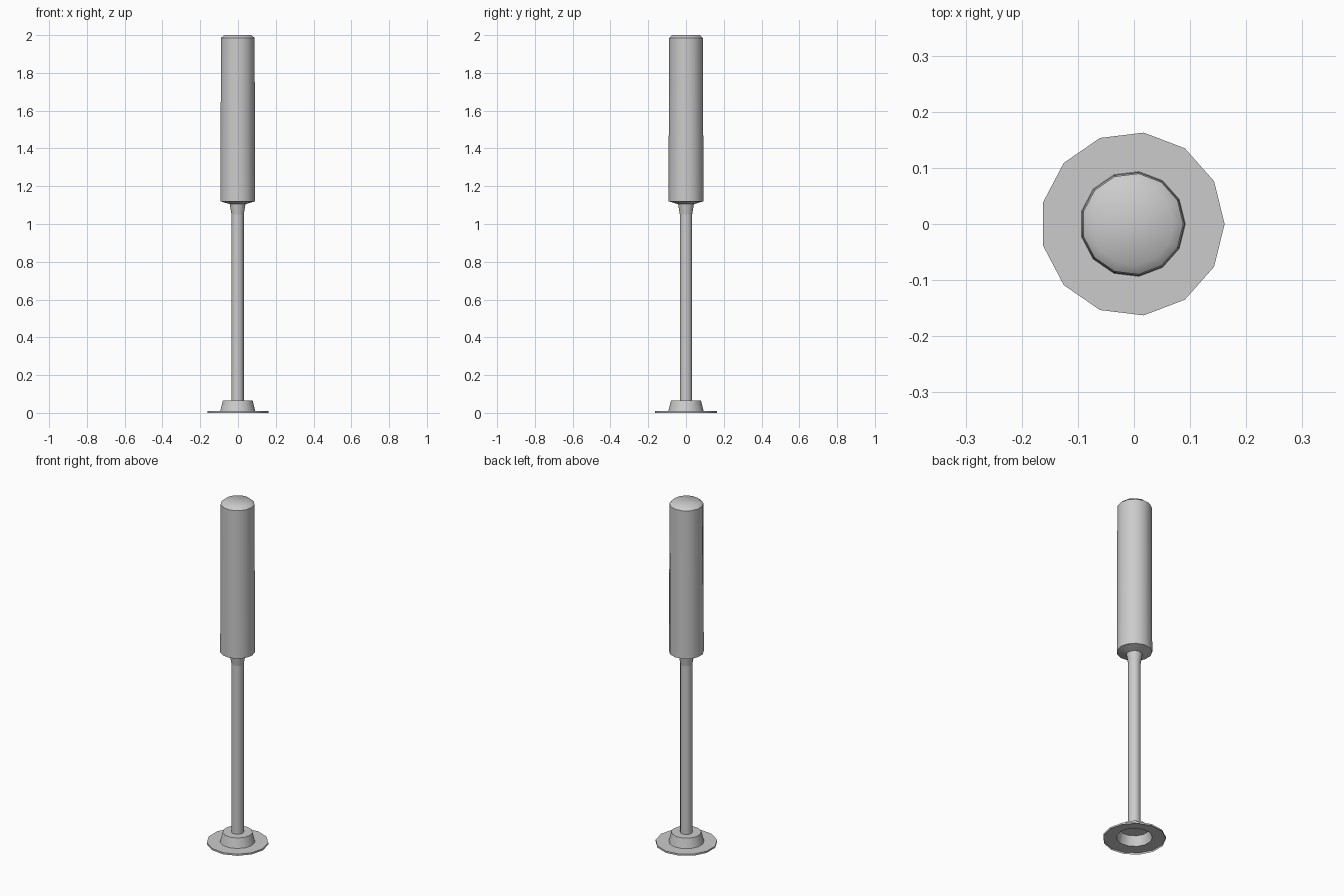
import bpy, bmesh, math

if "Cube" in bpy.data.objects:
    bpy.data.objects.remove(bpy.data.objects["Cube"])

SIDES = 13
CX = -0.0025  # odd-sided polygon, shifted so its bounds are centred


def lathe(name, profile, angle=35):
    """Revolve (radius, z) points; a zero radius closes with a fan."""
    bm = bmesh.new()
    rings = []
    for r, z in profile:
        if r == 0:
            rings.append([bm.verts.new((CX, 0, z))] * SIDES)
        else:
            rings.append([bm.verts.new((CX + r * math.cos(math.tau * i / SIDES),
                                        r * math.sin(math.tau * i / SIDES), z))
                          for i in range(SIDES)])
    for a, b in zip(rings, rings[1:]):
        for i in range(SIDES):
            j = (i + 1) % SIDES
            bm.faces.new(dict.fromkeys((a[i], a[j], b[j], b[i])))
    mesh = bpy.data.meshes.new(name)
    bm.to_mesh(mesh)
    bm.free()
    obj = bpy.data.objects.new(name, mesh)
    bpy.context.collection.objects.link(obj)
    bpy.ops.object.select_all(action='DESELECT')
    obj.select_set(True)
    bpy.context.view_layer.objects.active = obj
    bpy.ops.object.shade_smooth_by_angle(angle=math.radians(angle))
    return obj


# Hollow base: thin flange with a tapered collar, open underneath
lathe("base_flange", [(0.164, 0.0), (0.164, 0.01), (0.094, 0.01)])
lathe("base_collar", [(0.094, 0.01), (0.08, 0.065), (0.0, 0.065)])

# Slim post
lathe("post", [(0.033, 0.065), (0.033, 1.11)])

# Flared neck under the head
lathe("neck", [(0.033, 1.05), (0.042, 1.105), (0.092, 1.12)])

# Tall cylindrical head with a shallow domed cap
lathe("head", [(0.093, 1.12), (0.0905, 1.985), (0.073, 2.0), (0.0, 2.0)], 45)
